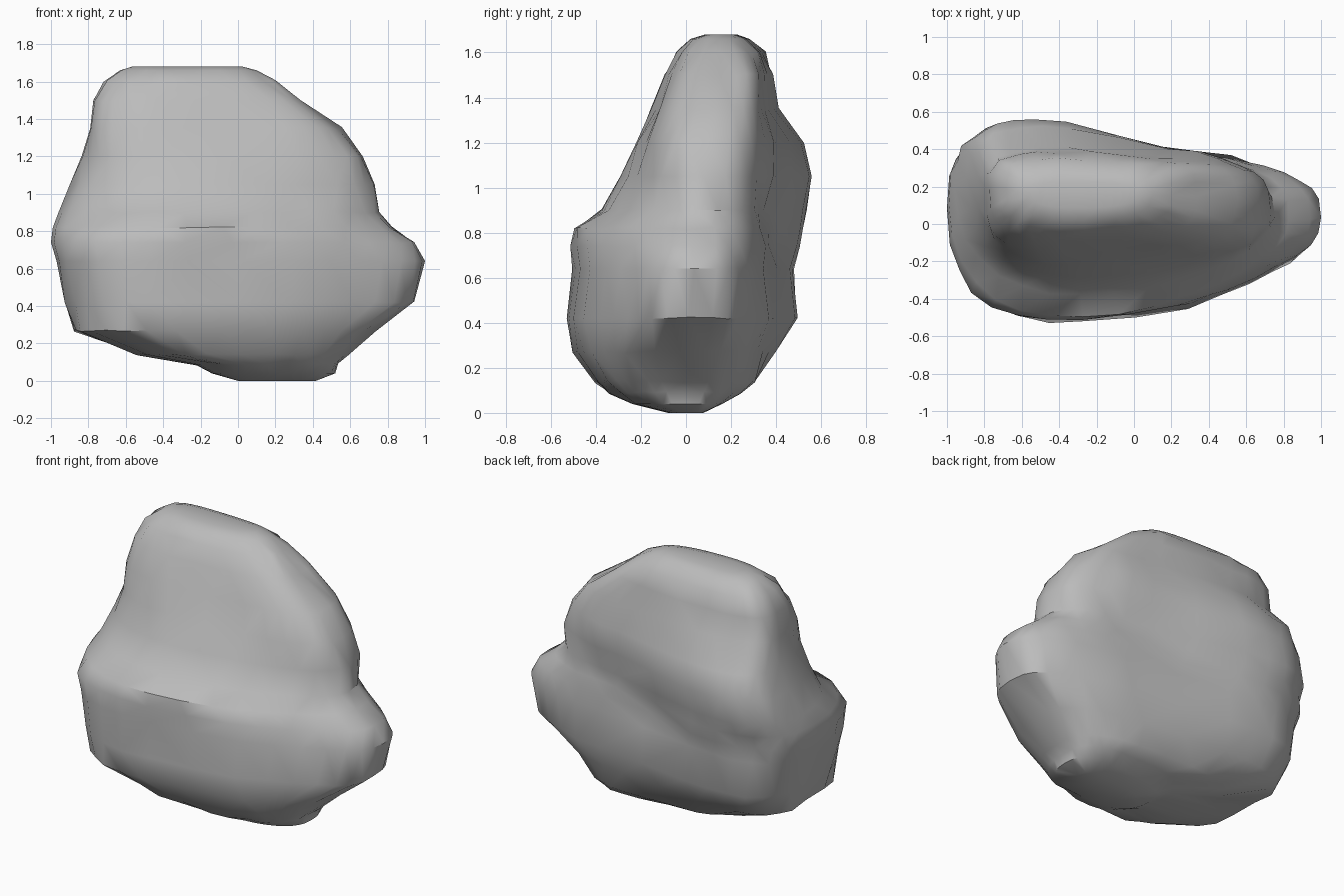
import bpy, bmesh, math, random
from mathutils import Vector

random.seed(4)
cube = bpy.data.objects.get("Cube")
if cube:
    bpy.data.objects.remove(cube)

# Stone colour
stone = bpy.data.materials.new("stone grey")
stone.use_nodes = True
GREY = (0.5, 0.5, 0.5, 1)
stone.diffuse_color = GREY
bsdf = stone.node_tree.nodes["Principled BSDF"]
bsdf.inputs["Base Color"].default_value = GREY
bsdf.inputs["Roughness"].default_value = 0.8

# Cross-sections: height, x at both ends, front y at both ends, back y at
# both ends, front corner roundness (1 is an ellipse, less is boxier)
SECTIONS = [
    (0.0, 0.0, 0.42, -0.09, -0.06, 0.05, 0.09, 0.9),
    (0.04, -0.14, 0.52, -0.26, -0.2, 0.13, 0.18, 0.8),
    (0.09, -0.22, 0.54, -0.37, -0.27, 0.23, 0.25, 0.75),
    (0.14, -0.55, 0.58, -0.45, -0.32, 0.32, 0.3, 0.7),
    (0.27, -0.88, 0.73, -0.57, -0.37, 0.45, 0.31, 0.7),
    (0.42, -0.93, 0.95, -0.64, -0.3, 0.59, 0.32, 0.74),
    (0.64, -0.97, 1.0, -0.64, -0.25, 0.56, 0.32, 0.76),
    (0.74, -1.0, 0.94, -0.66, -0.27, 0.58, 0.32, 0.82),
    (0.82, -0.99, 0.83, -0.64, -0.3, 0.6, 0.33, 0.95),
    (0.9, -0.96, 0.75, -0.47, -0.26, 0.62, 0.34, 0.95),
    (1.05, -0.89, 0.73, -0.34, -0.21, 0.64, 0.36, 0.8),
    (1.2, -0.83, 0.67, -0.25, -0.16, 0.6, 0.36, 0.66),
    (1.35, -0.8, 0.55, -0.18, -0.1, 0.43, 0.36, 0.6),
    (1.5, -0.78, 0.34, -0.11, -0.06, 0.4, 0.36, 0.62),
    (1.6, -0.72, 0.2, -0.05, -0.02, 0.36, 0.33, 0.7),
    (1.66, -0.63, 0.1, 0.01, 0.03, 0.29, 0.27, 0.8),
    (1.68, -0.57, 0.03, 0.08, 0.09, 0.23, 0.22, 0.85),
]
SIDES = 32
BACK_POWER = 0.64


def rounded(v, power):
    return math.copysign(abs(v) ** power, v)


def swell(x, z, cx, cz, width, height):
    return math.exp(-((x - cx) / width) ** 2 - ((z - cz) / height) ** 2)


def section_point(row, angle):
    z, x0, x1, f0, f1, b0, b1, power = row
    if math.sin(angle) > 0:
        power = BACK_POWER
    cx, cy = rounded(math.cos(angle), power), rounded(math.sin(angle), power)
    u = (cx + 1) / 2
    front, back = f0 + (f1 - f0) * u, b0 + (b1 - b0) * u
    x = x0 + (x1 - x0) * u
    # The right end of the stone sits further back than the left one
    middle = front + (back - front) * (0.6 - 0.1 * u)
    if cy > 0:
        # Shallow hollow down the back
        y = middle + cy * (back - middle - 0.06 * swell(x, z, 0.12, 0.85, 0.35, 0.4))
    else:
        # Full belly across the front
        y = middle + cy * (middle - front + 0.05 * swell(x, z, 0.2, 0.5, 0.35, 0.3))
    return Vector((x, y, z))


# Loft the boulder
bm = bmesh.new()
rings = [[bm.verts.new(section_point(row, math.tau * i / SIDES)) for i in range(SIDES)]
         for row in SECTIONS]
for lower, upper in zip(rings, rings[1:]):
    for i in range(SIDES):
        j = (i + 1) % SIDES
        bm.faces.new((lower[i], lower[j], upper[j], upper[i]))
bm.faces.new(rings[0][::-1])
bm.faces.new(rings[-1])

# Chipped, uneven surface on the sides; the top and base stay even
bmesh.ops.remove_doubles(bm, verts=bm.verts[:], dist=0.03)
bm.normal_update()
for v in bm.verts:
    if 0.05 < v.co.z < 1.62 and abs(v.co.x) < 0.95:
        v.co += v.normal * random.uniform(-0.01, 0.01)
bmesh.ops.triangulate(bm, faces=bm.faces[:], quad_method='SHORT_EDGE')
bmesh.ops.recalc_face_normals(bm, faces=bm.faces[:])

mesh = bpy.data.meshes.new("boulder")
bm.to_mesh(mesh)
bm.free()
mesh.materials.append(stone)
boulder = bpy.data.objects.new("boulder", mesh)
bpy.context.collection.objects.link(boulder)
bpy.context.view_layer.objects.active = boulder
boulder.select_set(True)
bpy.ops.object.shade_smooth_by_angle(angle=math.radians(40))
